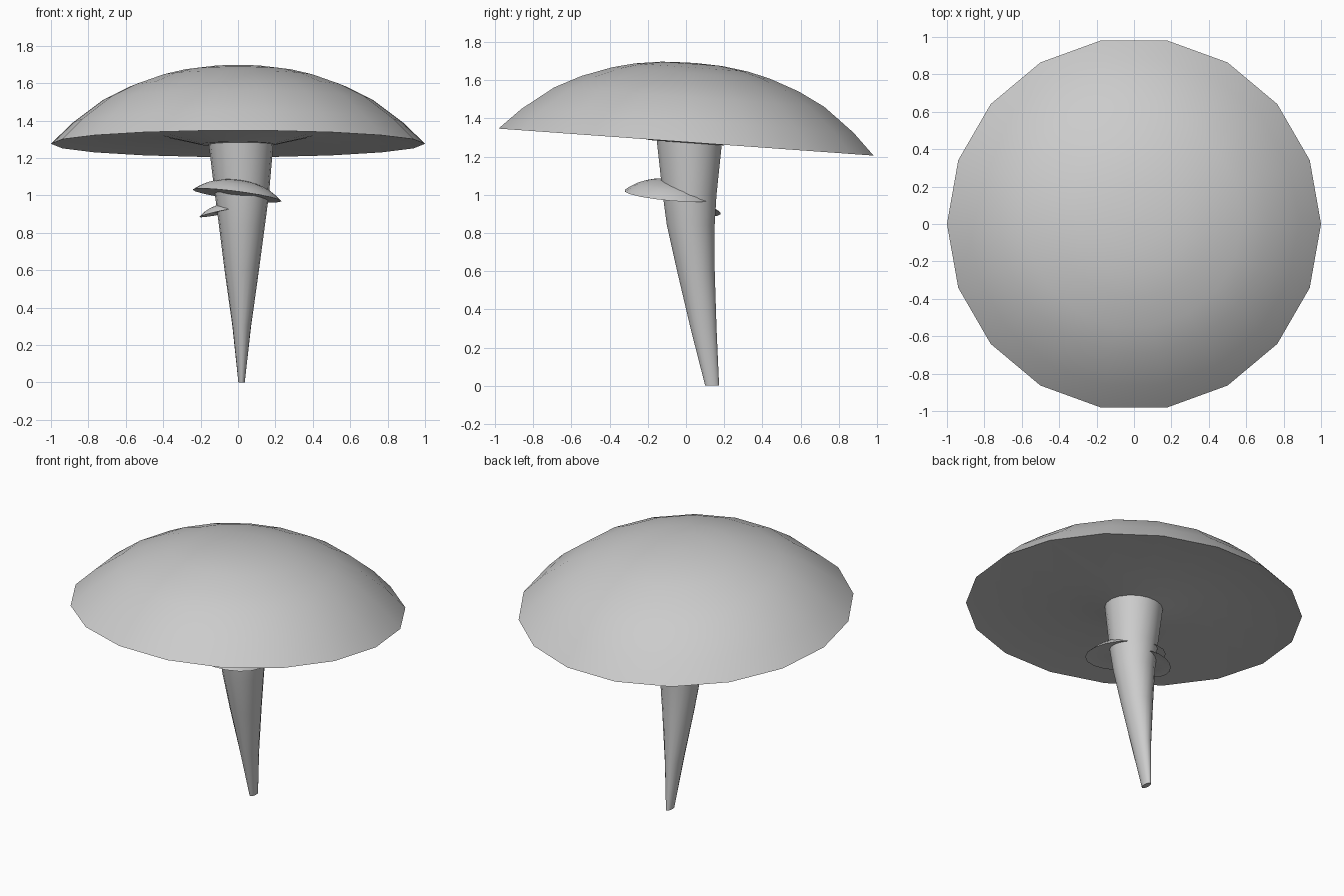
import bpy, math
from math import cos, sin, pi, radians

if "Cube" in bpy.data.objects:
    bpy.data.objects.remove(bpy.data.objects["Cube"])


def loft(name, rings, sides):
    """Skin of elliptical rings (z, cx, cy, rx, ry), closed at both ends."""
    verts = [(cx + rx * cos(2 * pi * i / sides), cy + ry * sin(2 * pi * i / sides), z)
             for z, cx, cy, rx, ry in rings for i in range(sides)]
    faces = []
    for k in range(len(rings) - 1):
        for i in range(sides):
            j = (i + 1) % sides
            a, b = k * sides, (k + 1) * sides
            faces.append((a + i, a + j, b + j, b + i))
    faces.append(tuple(reversed(range(sides))))
    faces.append(tuple(range((len(rings) - 1) * sides, len(rings) * sides)))
    mesh = bpy.data.meshes.new(name)
    mesh.from_pydata(verts, [], faces)
    ob = bpy.data.objects.new(name, mesh)
    bpy.context.collection.objects.link(ob)
    bpy.ops.object.select_all(action='DESELECT')
    ob.select_set(True)
    bpy.context.view_layer.objects.active = ob
    bpy.ops.object.shade_smooth_by_angle(angle=radians(35))
    return ob


def cap(name, loc, tilt, radius, height):
    """Shallow dome; the underside is slightly hollow and dips to the stem."""
    profile = [(0.03, -0.005), (0.2, -0.003), (0.4, 0.042), (1.0, 0.0), (0.885, 0.112),
               (0.72, 0.236), (0.58, 0.306), (0.42, 0.363), (0.3, 0.392),
               (0.16, 0.411), (0.03, 0.416)]
    ob = loft(name, [(h, 0, 0, r, r) for r, h in profile], 18)
    ob.location, ob.scale = loc, (radius, radius, height)
    ob.rotation_euler = tilt
    return ob


# Main cap and two small shelves growing from the stem
cap("mushroom_cap", (0, 0, 1.276), (-0.0718, 0, 0), 1.0, 1.0)
cap("upper_shelf", (-0.005, -0.085, 1.0), (-0.09, 0.13, 0), 0.24, 0.195)
cap("lower_shelf", (-0.07, 0.043, 0.912), (-0.07, -0.2, 0), 0.14, 0.105)

# Curved stem tapering to the foot
loft("stem", [(0.0, 0.019, 0.137, 0.017, 0.037),
              (0.3, 0.02, 0.092, 0.05, 0.069),
              (0.6, 0.02, 0.052, 0.092, 0.1),
              (0.84, 0.021, 0.025, 0.123, 0.127),
              (1.0, 0.021, 0.019, 0.144, 0.143),
              (1.33, 0.015, 0.018, 0.179, 0.179)], 18)
